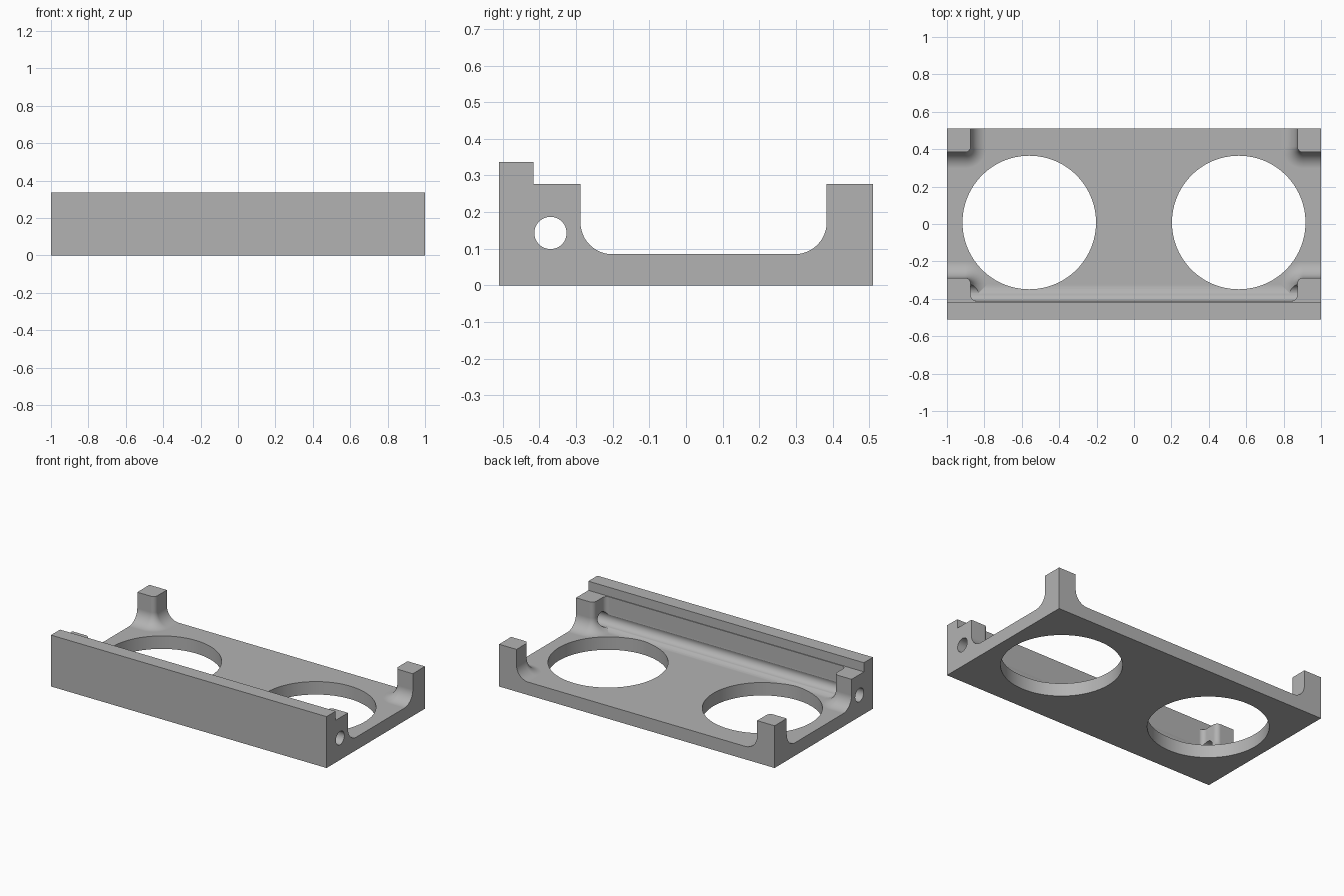
import bpy, bmesh, math
from mathutils import Vector

if "Cube" in bpy.data.objects:
    bpy.data.objects.remove(bpy.data.objects["Cube"])

grey = bpy.data.materials.new("grey")
grey.diffuse_color = (0.45, 0.45, 0.45, 1)
grey.use_nodes = True
grey.node_tree.nodes["Principled BSDF"].inputs["Base Color"].default_value = grey.diffuse_color

FLOOR, POST, WALL = 0.085, 0.277, 0.337   # heights
FILLET, CORNER = 0.087, 0.03              # floor fillet, vertical corner radius


def loft(name, rings):
    """Closed solid from a stack of equal-length rings."""
    bm = bmesh.new()
    rows = [[bm.verts.new(p) for p in ring] for ring in rings]
    n = len(rows[0])
    for a, b in zip(rows, rows[1:]):
        for i in range(n):
            j = (i + 1) % n
            bm.faces.new((a[i], a[j], b[j], b[i]))
    bm.faces.new(rows[0])
    bm.faces.new(rows[-1])
    bmesh.ops.recalc_face_normals(bm, faces=bm.faces)
    mesh = bpy.data.meshes.new(name)
    bm.to_mesh(mesh)
    bm.free()
    mesh.materials.append(grey)
    obj = bpy.data.objects.new(name, mesh)
    bpy.context.collection.objects.link(obj)
    return obj


def circle(c, r, axis, at, n=96):
    pts = []
    for i in range(n):
        t = 2 * math.pi * i / n
        u, v = c[0] + r * math.cos(t), c[1] + r * math.sin(t)
        pts.append((u, v, at) if axis == "z" else (at, u, v))
    return pts


def pocket_ring(d, z):
    """Cross-shaped pocket outline, inset by d, with rounded corners."""
    a, y0, y1, y2 = 0.873 - d, -0.411 + d, -0.288 + d, 0.384 - d
    L, M = 1.2, 0.8
    inner, outer = max(CORNER - d, 0.001), CORNER + d
    half = [(a, y0, inner), (a, y1, outer), (L, y1, 0), (L, y2, 0), (a, y2, outer), (a, M, 0)]
    pts = half + [(-x, y, r) for x, y, r in reversed(half)]
    ring = []
    for i, (x, y, r) in enumerate(pts):
        p = Vector((x, y))
        if not r:
            ring.append((x, y, z))
            continue
        u = (Vector(pts[i - 1][:2]) - p).normalized()
        v = (Vector(pts[(i + 1) % len(pts)][:2]) - p).normalized()
        c = p + r * (u + v)
        for k in range(9):
            t = math.pi / 2 * k / 8
            q = c - r * (v * math.cos(t) + u * math.sin(t))
            ring.append((q.x, q.y, z))
    return ring


# stepped block: front wall with a lower body behind it
profile = [(-0.51, 0), (0.51, 0), (0.51, POST), (-0.416, POST), (-0.416, WALL), (-0.51, WALL)]
tray = loft("tray", [[(x, y, z) for y, z in profile] for x in (-1, 1)])

# pocket that leaves the floor, corner posts and their fillets
rings = [pocket_ring(0, 0.45)]
for k in range(13):
    t = math.pi / 2 * k / 12
    rings.append(pocket_ring(FILLET * (1 - math.cos(t)), FLOOR + FILLET * (1 - math.sin(t))))
cutters = [loft("pocket_cutter", rings)]

# two large floor openings and the rod hole through the front posts
for side in (-1, 1):
    cutters.append(loft("opening_cutter",
                        [circle((0.56 * side, 0.008), 0.357, "z", z) for z in (-0.1, 0.3)]))
cutters.append(loft("rod_hole_cutter",
                    [circle((-0.37, 0.143), 0.044, "x", x, 48) for x in (-1.1, 1.1)]))

bpy.context.view_layer.objects.active = tray
tray.select_set(True)
for cutter in cutters:
    cutter.hide_render = True
    mod = tray.modifiers.new("cut", "BOOLEAN")
    mod.operation = "DIFFERENCE"
    mod.solver = "EXACT"
    mod.object = cutter
    bpy.ops.object.modifier_apply(modifier=mod.name)
for cutter in cutters:
    bpy.data.objects.remove(cutter)

# smooth fillets and holes, crisp edges
bpy.ops.object.shade_smooth_by_angle(angle=math.radians(30))
weighted = tray.modifiers.new("flat_faces", "WEIGHTED_NORMAL")
weighted.keep_sharp = True
